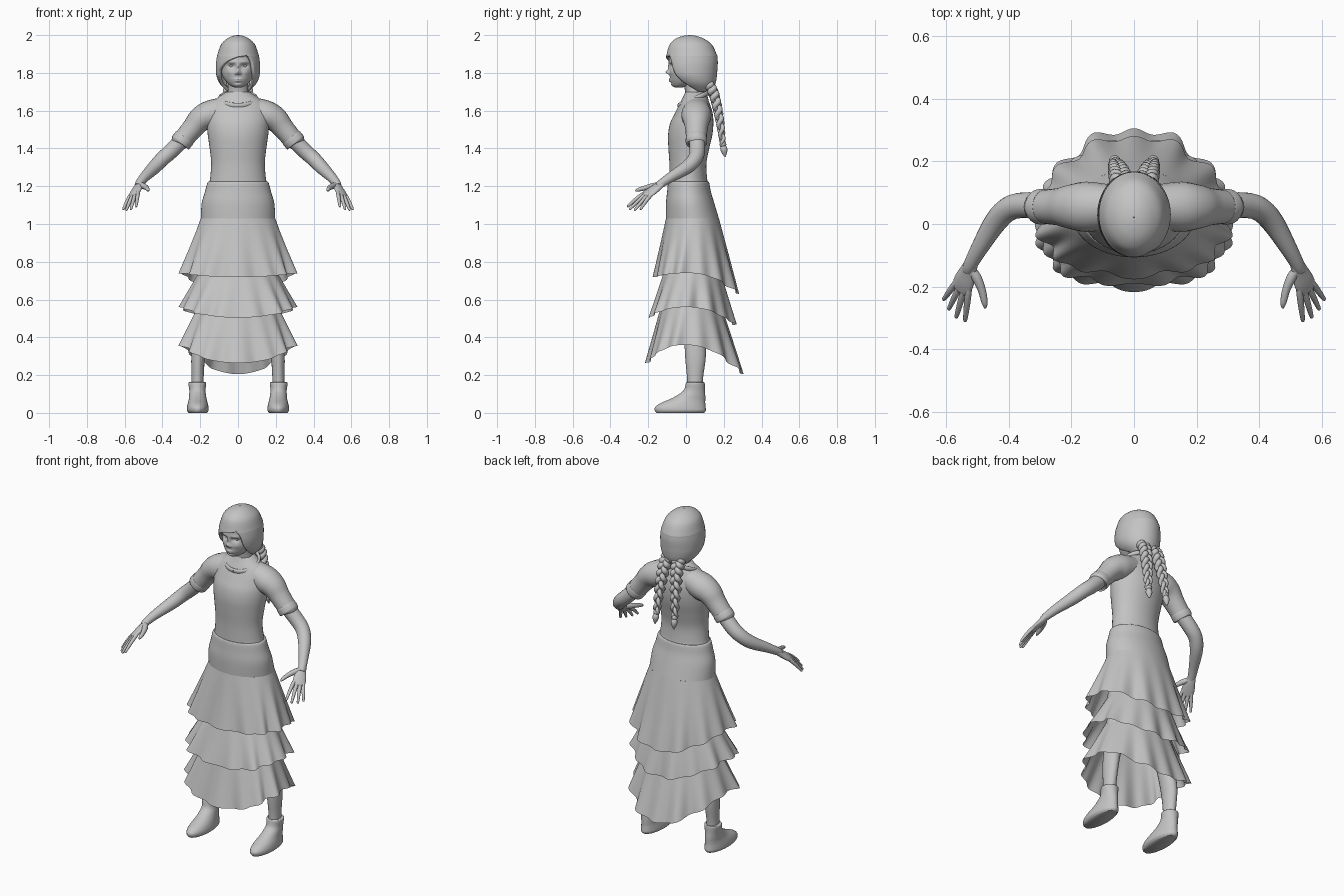
import bpy
import bmesh
from math import sin, cos, pi, radians, copysign, exp
from mathutils import Vector, Matrix

default_cube = bpy.data.objects.get("Cube")
if default_cube:
    bpy.data.objects.remove(default_cube, do_unlink=True)

# One plain clay colour for the whole figure
CLAY = (0.55, 0.55, 0.55, 1.0)
clay = bpy.data.materials.new("clay_grey")
clay.use_nodes = True
clay.diffuse_color = CLAY
shader = clay.node_tree.nodes["Principled BSDF"]
shader.inputs["Base Color"].default_value = CLAY
shader.inputs["Roughness"].default_value = 0.7

parts = []


def finish(name, bm):
    """Turn a bmesh into a named, coloured object."""
    mesh = bpy.data.meshes.new(name)
    bm.to_mesh(mesh)
    bm.free()
    mesh.materials.append(clay)
    obj = bpy.data.objects.new(name, mesh)
    bpy.context.scene.collection.objects.link(obj)
    parts.append(obj)
    return obj


def smooth_rows(rows, steps):
    """Catmull-Rom interpolation through rows of numbers."""
    rows = [rows[0]] + list(rows) + [rows[-1]]
    result = []
    for p, q, r, s in zip(rows, rows[1:], rows[2:], rows[3:]):
        for k in range(steps):
            t = k / steps
            result.append([b + 0.5 * t * (c - a + t * (2 * a - 5 * b + 4 * c - d + t * (3 * (b - c) + d - a)))
                           for a, b, c, d in zip(p, q, r, s)])
    result.append(list(rows[-1]))
    return result


def skin(bm, rings, closed=True):
    """Bridge rings of points with quads and return the vertex rings."""
    grid = [[bm.verts.new(p) for p in ring] for ring in rings]
    count = len(grid[0])
    for low, high in zip(grid, grid[1:]):
        for j in range(count if closed else count - 1):
            k = (j + 1) % count
            bm.faces.new((low[j], low[k], high[k], high[j]))
    return grid


def loft(name, rows, side=(0, 1, 0), flat=False, cap=True, sides=20, steps=5):
    """Skin ellipses (x, y, z, radius[, second radius]) along a path or an upright stack."""
    rows = smooth_rows([tuple(r) if len(r) == 5 else (*r, r[3]) for r in rows], steps)
    centres = [Vector(r[:3]) for r in rows]
    rings = []
    for i, row in enumerate(rows):
        if flat:
            s, u = Vector((1, 0, 0)), Vector((0, 1, 0))
        else:
            t = (centres[min(i + 1, len(rows) - 1)] - centres[max(i - 1, 0)]).normalized()
            s = Vector(side)
            s = (s - t * s.dot(t)).normalized()
            u = t.cross(s)
        angles = [2 * pi * j / sides for j in range(sides)]
        rings.append([centres[i] + s * row[3] * cos(a) + u * row[4] * sin(a) for a in angles])
    bm = bmesh.new()
    grid = skin(bm, rings)
    if cap:
        bm.faces.new(grid[0])
        bm.faces.new(grid[-1])
    bmesh.ops.recalc_face_normals(bm, faces=bm.faces)
    return finish(name, bm)


def pair(name, rows, side=(0, 1, 0), **options):
    """Build a part on the left and mirror it to the right."""
    for label, m in (("left", 1), ("right", -1)):
        loft(f"{label}_{name}", [(r[0] * m, *r[1:]) for r in rows],
             side=(side[0] * m, side[1], side[2]), **options)


def ball(name, centre, radii):
    bm = bmesh.new()
    place = Matrix.Translation(centre) @ Matrix.Diagonal((*radii, 1))
    bmesh.ops.create_uvsphere(bm, u_segments=20, v_segments=12, radius=1, matrix=place)
    return finish(name, bm)


# Shirt body, flat collar band and neck
loft("shirt", [(0, .015, 1.205, .156, .104), (0, .012, 1.24, .148, .1), (0, .01, 1.32, .142, .098),
               (0, .015, 1.4, .15, .108), (0, .022, 1.47, .16, .117), (0, .03, 1.53, .165, .115),
               (0, .04, 1.58, .165, .102), (0, .045, 1.62, .156, .087), (0, .047, 1.65, .132, .074),
               (0, .05, 1.675, .098, .064), (0, .05, 1.698, .065, .054)], flat=True, sides=40)
circle = [2 * pi * k / 24 for k in range(25)]
loft("collar", [(.098 * sin(a), .042 - .08 * cos(a), 1.662 - .034 * cos(a), .013, .008) for a in circle],
     side=(0, 0, 1), sides=12, steps=2)
loft("neck", [(0, .05, 1.64, .068, .056), (0, .048, 1.68, .06, .051), (0, .043, 1.71, .054, .049),
              (0, .03, 1.78, .052, .05)], flat=True)

# Sleeves with turned cuffs, and arms
pair("sleeve", [(.07, .055, 1.603, .07, .07), (.15, .055, 1.578, .08, .075), (.2, .055, 1.552, .072, .067),
                (.24, .055, 1.507, .06, .057), (.3, .055, 1.435, .053, .053)])
pair("cuff", [(.28, .055, 1.46, .05), (.283, .055, 1.456, .056), (.304, .055, 1.431, .056),
              (.307, .055, 1.427, .045)])
pair("arm", [(.27, .055, 1.47, .043), (.35, .06, 1.39, .041), (.4, .048, 1.345, .039), (.443, .005, 1.3, .036),
             (.495, -.08, 1.248, .027), (.522, -.13, 1.215, .022), (.53, -.15, 1.2, .018)])

# Hands: palm, thumb and four fingers fanned across the knuckles
across = Vector((.75, .5, -.3)).normalized()
along = Vector((.28, -.75, -.6)).normalized()
knuckle = Vector((.548, -.2, 1.16))
pair("palm", [(.518, -.12, 1.222, .021, .018), (.528, -.15, 1.197, .029, .017), (.543, -.185, 1.171, .036, .015),
              (.553, -.21, 1.152, .032, .011), (.556, -.216, 1.147, .02, .006)], side=across)
pair("thumb", [(.522, -.14, 1.21, .012), (.503, -.17, 1.202, .016), (.486, -.21, 1.193, .013),
               (.477, -.25, 1.182, .01), (.475, -.268, 1.175, .004)], side=across, sides=12)
fingers = (("index", -1.5, .115), ("middle", -.5, .12), ("ring", .5, .11), ("little", 1.5, .09))
for finger, slot, length in fingers:
    base = knuckle + across * slot * .017
    reach = (along + across * slot * .15).normalized() * length
    path = [(-.2, .009), (.1, .0105), (.45, .01), (.8, .008), (.97, .006), (1, .002)]
    pair(f"{finger}_finger", [(*(base + reach * t - Vector((0, 0, .018 * t * t))), r) for t, r in path],
         side=across, sides=12, steps=3)

# Legs and ankle boots
pair("leg", [(.215, .048, .1, .034, .043), (.214, .048, .18, .032, .042), (.21, .05, .3, .037, .055),
             (.19, .045, .42, .045, .055), (.15, .03, .62, .052, .058), (.1, .03, 1, .08, .085)], flat=True)
pair("boot", [(.213, -.03, 0, .048, .126), (.213, -.03, .012, .057, .135), (.213, -.03, .03, .057, .134),
              (.213, -.018, .05, .053, .12), (.213, .005, .07, .048, .097), (.214, .025, .09, .045, .077),
              (.215, .044, .12, .043, .056), (.216, .049, .158, .047, .05), (.216, .049, .162, .036, .043)],
     flat=True, sides=28)

# Skirt yoke
loft("skirt_yoke", [(0, .034, 1.03, .197, .14), (0, .022, 1.11, .192, .128), (0, .016, 1.17, .175, .116),
                    (0, .014, 1.218, .162, .109), (0, .014, 1.224, .15, .101)],
     flat=True, cap=False, sides=84)


def tier(name, top, hem, hem_heights, phase):
    """Flared pleated sheet; top = (z, half width, centre, front depth, back depth), hem has no z."""
    z_top, *upper = top
    z_front, z_side, z_back = hem_heights
    rings = []
    for i in range(17):
        t = i / 16
        width, centre, front, back = [a + (b - a) * t for a, b in zip(upper, hem)]
        ring = []
        for j in range(168):
            a = 2 * pi * j / 168
            s, c = sin(a), cos(a)
            z_hem = z_side + ((z_front if c > 0 else z_back) - z_side) * c * c
            pleat = 1 + t ** 1.3 * (.04 * cos(14 * a + phase) + .025 * cos(9 * a) - .03)
            square = 1 - .22 * t if c > 0 else 1
            x = copysign(abs(s) ** square, s) * width
            y = -c * back if c < 0 else -c ** square * front
            ring.append((x * pleat, y * pleat + centre, z_top + (z_hem - z_top) * t))
        rings.append(ring)
    bm = bmesh.new()
    skin(bm, rings[::-1])
    finish(name, bm)


# Three overlapping tiers, longest at the back
tier("upper_tier", (1.03, .197, .034, .14, .14), (.31, .02, .19, .265), (.72, .74, .63), 0)
tier("middle_tier", (.8, .175, .03, .13, .14), (.312, .01, .21, .26), (.505, .56, .465), pi)
tier("lower_tier", (.65, .175, .02, .13, .14), (.31, 0, .21, .31), (.265, .36, .205), 0)

# Head, with the features raised and hollowed out of the face
head = loft("head", [(0, -.038, 1.722, .018, .018), (0, -.022, 1.735, .043, .05), (0, 0, 1.76, .068, .083),
                     (0, .01, 1.79, .084, .096), (0, .02, 1.83, .093, .105), (0, .025, 1.87, .096, .115),
                     (0, .025, 1.93, .08, .1), (0, .02, 1.96, .04, .05)], flat=True, sides=128, steps=10)
# Each feature: x, z, width, height, push; off-centre ones are mirrored
features = [(0, 1.83, .01, .02, .011), (0, 1.804, .011, .011, .02), (.012, 1.797, .007, .007, .008),
            (.034, 1.837, .019, .011, -.012), (.036, 1.857, .024, .007, .004), (0, 1.766, .019, .005, .007),
            (0, 1.756, .016, .005, .008), (0, 1.747, .018, .005, -.003), (0, 1.735, .02, .012, .005),
            (.045, 1.803, .02, .016, .005)]
features += [(-x, *rest) for x, *rest in features if x]
for v in head.data.vertices:
    if v.co.y < 0:
        x, z = v.co.x, v.co.z
        v.co.y -= sum(push * exp(-((x - fx) / w) ** 2 - ((z - fz) / h) ** 2) for fx, fz, w, h, push in features)
for label, m in (("left", 1), ("right", -1)):
    ball(f"{label}_eye", (.034 * m, -.056, 1.837), (.016, .014, .009))

# Hair cap: rows of z, centre y, half width, half depth, and the face opening on either side
hair_rows = [(1.7, .078, .055, .055, 78, 80), (1.74, .055, .095, .1, 58, 72), (1.78, .037, .113, .126, 49, 64),
             (1.815, .031, .117, .135, 44, 58), (1.845, .03, .117, .138, 41, 42), (1.865, .03, .115, .138, 38, 27),
             (1.885, .03, .112, .136, 32, 0), (1.897, .03, .109, .133, 27, -27), (1.95, .025, .09, .112, 27, -27),
             (1.98, .02, .06, .076, 27, -27), (1.995, .02, .03, .038, 27, -27), (2, .02, .002, .002, 27, -27)]
rings = []
for z, cy, rx, ry, left, right in smooth_rows(hair_rows, 4):
    start, end = radians(left), radians(360 - max(right, -left))
    angles = [start + (end - start) * j / 56 for j in range(57)]
    rings.append([(rx * sin(a), cy - ry * cos(a), z) for a in angles])
bm = bmesh.new()
skin(bm, rings, closed=False)
bmesh.ops.remove_doubles(bm, verts=bm.verts, dist=.0002)
hair = finish("hair", bm)
shell = hair.modifiers.new("thickness", "SOLIDIFY")
shell.thickness = .016
shell.offset = -1

# Two braids: three woven strands each, with a tie and a loose tuft
spine = smooth_rows([(.036, .115, 1.745), (.042, .143, 1.7), (.048, .165, 1.62), (.055, .183, 1.52),
                     (.06, .195, 1.42)], 14)
for strand in range(3):
    rows = []
    for i, (x, y, z) in enumerate(spine):
        t = i / (len(spine) - 1)
        a = t * 5.5 * pi + strand * 2 * pi / 3
        size = 1 - .5 * t * t
        rows.append((x + .022 * size * sin(a), y + .014 * size * sin(2 * a), z, .0175 * size))
    pair(f"braid_strand_{strand + 1}", rows, side=(1, 0, 0), sides=10, steps=2)
pair("braid_tie", [(.06, .194, 1.434, .012), (.06, .195, 1.428, .017), (.06, .196, 1.416, .017),
                   (.06, .197, 1.41, .01)], side=(1, 0, 0))
pair("braid_tuft", [(.06, .196, 1.418, .011), (.061, .2, 1.4, .018), (.062, .203, 1.382, .016),
                    (.063, .207, 1.355, .003)], side=(1, 0, 0))

# Smooth shading with sharp edges kept
bpy.ops.object.select_all(action="DESELECT")
for obj in parts:
    obj.select_set(True)
bpy.context.view_layer.objects.active = parts[0]
bpy.ops.object.shade_smooth_by_angle(angle=radians(50))
